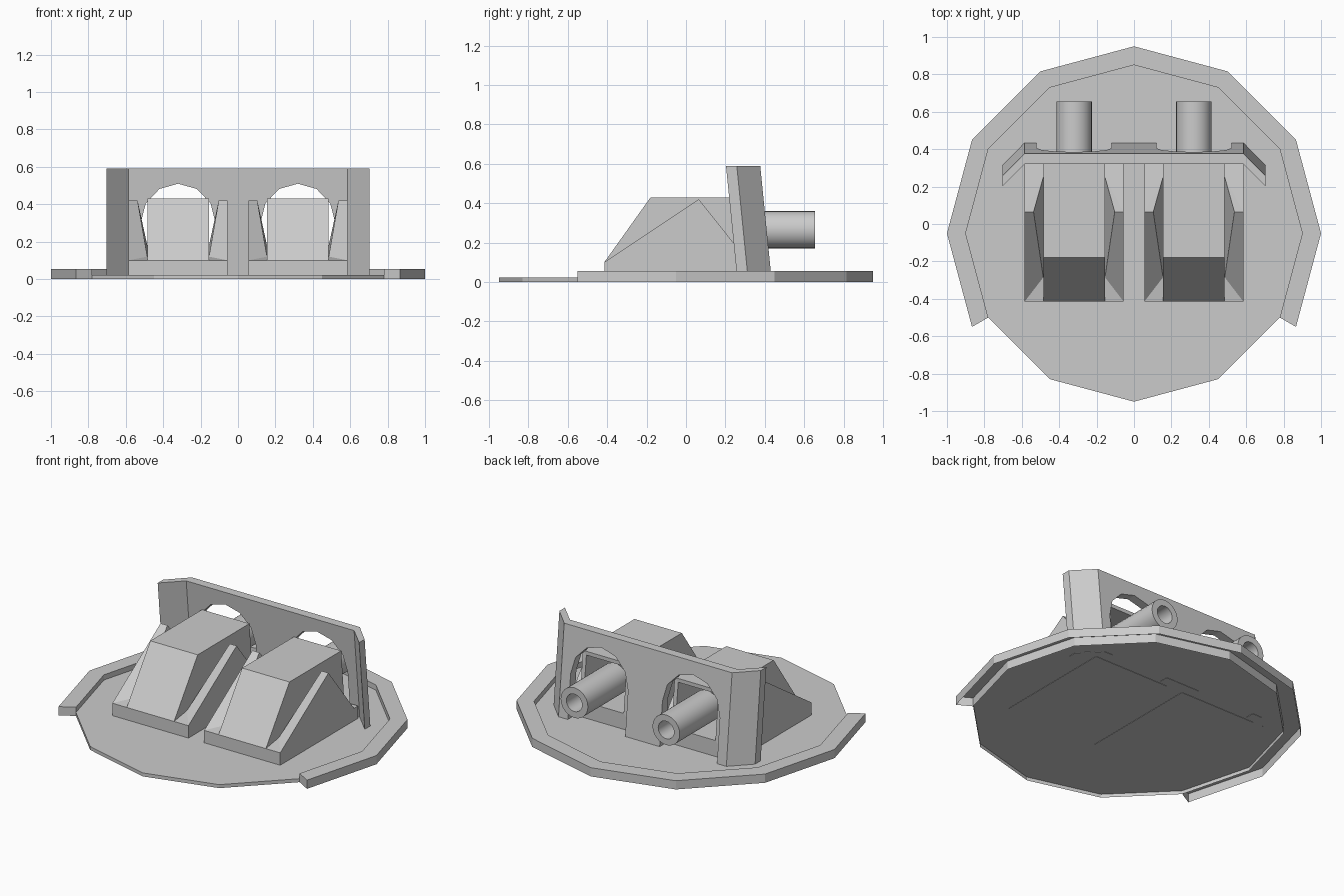
import bpy, bmesh, math
from mathutils import Vector

if "Cube" in bpy.data.objects:
    bpy.data.objects.remove(bpy.data.objects["Cube"])

CY = -0.05          # centre of the round base


def make(name, verts, faces, fix=True):
    me = bpy.data.meshes.new(name)
    me.from_pydata([tuple(v) for v in verts], [], faces)
    bm = bmesh.new()
    bm.from_mesh(me)
    if fix:
        bmesh.ops.recalc_face_normals(bm, faces=bm.faces)
    bm.to_mesh(me)
    bm.free()
    ob = bpy.data.objects.new(name, me)
    bpy.context.collection.objects.link(ob)
    return ob


def prism(name, low, high, bottom=True, top=True):
    """Join two matching loops of points into a solid."""
    n = len(low)
    faces = [(i, (i + 1) % n, n + (i + 1) % n, n + i) for i in range(n)]
    if bottom:
        faces.append(tuple(reversed(range(n))))
    if top:
        faces.append(tuple(range(n, 2 * n)))
    return make(name, low + high, faces)


def ring_pt(r, deg, z):
    a = math.radians(deg)
    return (r * math.cos(a), CY + r * math.sin(a), z)


# twelve-sided base plate, hollow underneath
prism("base_plate", [ring_pt(0.9, i * 30, 0) for i in range(12)],
      [ring_pt(0.9, i * 30, 0.022) for i in range(12)], bottom=False)

# raised rim around the back two thirds, hollow underneath
verts, faces = [], []
for k in range(9):
    d = -30 + 30 * k
    verts += [ring_pt(0.9, d, 0), ring_pt(0.9, d, 0.055),
              ring_pt(1.0, d, 0.055), ring_pt(1.0, d, 0)]
for k in range(8):
    a, b = 4 * k, 4 * k + 4
    faces += [(a + j, a + j + 1, b + j + 1, b + j) for j in range(3)]
faces += [(0, 1, 2, 3), (32, 33, 34, 35)]
make("rim", verts, faces)


# leaning back wall
def lean(x, y, z):
    return (x, y + (0.59 - z) * 0.1, z)


Z0, Z1, THICK = 0.02, 0.59, 0.057
outline = [(0.585, Z0), (0.585, Z1), (-0.585, Z1), (-0.585, Z0)]
for cx in (-0.32, 0.32):
    outline.append((cx - 0.2, Z0))
    outline += [(cx + 0.2 * math.cos(math.radians(a)),
                 0.3 + 0.21 * math.sin(math.radians(a))) for a in range(180, -1, -30)]
    outline.append((cx + 0.2, Z0))
prism("back_wall", [lean(x, 0.32, z) for x, z in outline],
      [lean(x, 0.32 + THICK, z) for x, z in outline])

# angled wall ends
plan = [(0.585, 0.32), (0.702, 0.203), (0.702, 0.258), (0.585, 0.377)]
for s, side in ((-1, "left"), (1, "right")):
    prism("wall_end_" + side, [lean(s * x, y, Z0) for x, y in plan],
          [lean(s * x, y, Z1) for x, y in plan])

for cx, side in ((-0.32, "left"), (0.32, "right")):
    # slab under the housing
    slab = [(cx - 0.265, -0.415), (cx + 0.265, -0.415), (cx + 0.265, 0.36), (cx - 0.265, 0.36)]
    prism("housing_slab_" + side, [(x, y, 0.02) for x, y in slab],
          [(x, y, 0.10) for x, y in slab])

    # central hood, open at the back
    prof = [(-0.415, 0.10), (-0.18, 0.43), (0.335, 0.43), (0.365, 0.10)]
    v = [(cx - 0.165, y, z) for y, z in prof] + [(cx + 0.165, y, z) for y, z in prof]
    hood = make("hood_" + side, v, [(0, 1, 2, 3), (4, 7, 6, 5), (0, 4, 5, 1),
                                    (1, 5, 6, 2), (0, 3, 7, 4)])
    bm = bmesh.new()
    bm.from_mesh(hood.data)
    top = max(bm.faces, key=lambda f: f.calc_center_median().z)
    if top.normal.z < 0:
        bmesh.ops.reverse_faces(bm, faces=bm.faces)
    bm.to_mesh(hood.data)
    bm.free()
    mod = hood.modifiers.new("shell", 'SOLIDIFY')
    mod.thickness = 0.035
    mod.offset = -1

    # ridged cheeks on both sides of the hood
    for s, tag in ((-1, "a"), (1, "b")):
        o, i, m = cx + s * 0.265, cx + s * 0.165, cx + s * 0.217
        v = [(o, -0.415, 0.10), (i, -0.415, 0.10), (i, -0.285, 0.12), (m, 0.065, 0.42),
             (o, 0.065, 0.42), (i, 0.25, 0.18), (o, 0.32, 0.10), (i, 0.32, 0.10)]
        make("cheek_%s_%s" % (side, tag), v,
             [(0, 1, 2), (0, 2, 3, 4), (2, 5, 3), (4, 3, 5), (4, 5, 7, 6),
              (0, 4, 6), (1, 7, 5, 2), (0, 6, 7, 1)])

    # hollow pipe at the back
    N = 24
    loops = [(0.095, 0.25), (0.095, 0.655), (0.055, 0.655), (0.055, 0.25)]
    v = [(cx + r * math.cos(2 * math.pi * k / N), y, 0.265 + r * math.sin(2 * math.pi * k / N))
         for r, y in loops for k in range(N)]
    f = [(j * N + k, j * N + (k + 1) % N, (j + 1) % 4 * N + (k + 1) % N, (j + 1) % 4 * N + k)
         for j in range(4) for k in range(N)]
    pipe = make("pipe_" + side, v, f)
    bpy.ops.object.select_all(action='DESELECT')
    pipe.select_set(True)
    bpy.context.view_layer.objects.active = pipe
    bpy.ops.object.shade_smooth_by_angle(angle=math.radians(35))
